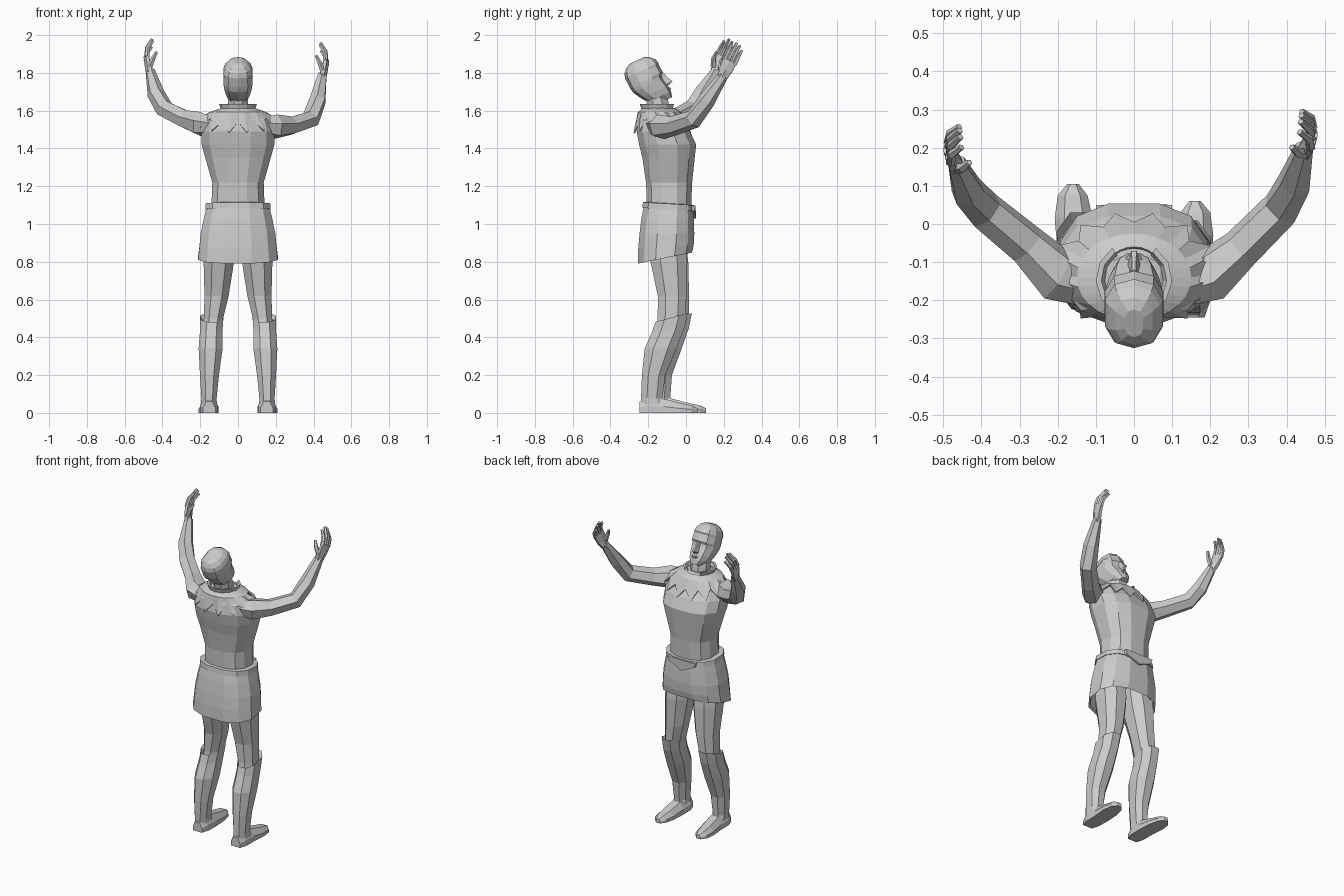
import bpy, bmesh, math
from mathutils import Vector, Matrix

cube = bpy.data.objects.get("Cube")
if cube:
    bpy.data.objects.remove(cube)

GREY = bpy.data.materials.new("plain grey")
GREY.use_nodes = True
GREY.diffuse_color = (0.6, 0.6, 0.6, 1)
GREY.node_tree.nodes["Principled BSDF"].inputs["Base Color"].default_value = (0.6, 0.6, 0.6, 1)


def loft(name, rings, closed=True, caps=True, matrix=None):
    """Skin a list of equal-length point rings into one flat-shaded object."""
    bm = bmesh.new()
    rows = [[bm.verts.new(p) for p in r] for r in rings]
    n = len(rows[0])
    for a, b in zip(rows, rows[1:]):
        for i in range(n if closed else n - 1):
            j = (i + 1) % n
            bm.faces.new((a[i], a[j], b[j], b[i]))
    if caps:
        bm.faces.new(rows[0][::-1])
        bm.faces.new(rows[-1])
    if matrix:
        bm.transform(matrix)
    bmesh.ops.recalc_face_normals(bm, faces=bm.faces)
    mesh = bpy.data.meshes.new(name)
    bm.to_mesh(mesh)
    bm.free()
    mesh.materials.append(GREY)
    obj = bpy.data.objects.new(name, mesh)
    bpy.context.collection.objects.link(obj)
    return obj


def section(z, half, back, front, cx=0, tilt=0, n=12, power=0.8):
    """Rounded horizontal ring; tilt raises the front edge."""
    pts = []
    for i in range(n):
        t = math.tau * (i + 0.5) / n
        c, s = math.cos(t), math.sin(t)
        x = math.copysign(abs(c) ** power, c)
        y = math.copysign(abs(s) ** power, s)
        pts.append(Vector((cx + half * x, (back + front) / 2 + (front - back) / 2 * y,
                           z + tilt * (y + 1) / 2)))
    return pts


def tube(name, path, n=6, side=(0, 0, 1)):
    """Limb through (point, width, thickness) stations."""
    pts = [Vector(p[0]) for p in path]
    rings = []
    for i, (p, w, h) in enumerate(path):
        d = (pts[min(i + 1, len(pts) - 1)] - pts[max(i - 1, 0)]).normalized()
        u = Vector(side)
        u = (u - d * u.dot(d)).normalized()
        v = d.cross(u)
        rings.append([pts[i] + u * w * math.cos(math.tau * (k + 0.5) / n)
                      + v * h * math.sin(math.tau * (k + 0.5) / n) for k in range(n)])
    return loft(name, rings)


# Tunic body, belt and skirt
loft("tunic", [section(*r) for r in (
    (1.08, .145, -.21, .03), (1.22, .14, -.215, .036), (1.35, .178, -.235, .05),
    (1.42, .198, -.252, .058), (1.49, .2, -.265, .025), (1.55, .185, -.255, -.02),
    (1.59, .12, -.24, -.055), (1.62, .07, -.21, -.08))])
loft("belt", [section(1.117, .138, -.21, .033, tilt=-.015),
              section(1.115, .175, -.232, .045, tilt=-.015),
              section(1.085, .178, -.235, .048, tilt=-.015),
              section(1.085, .15, -.21, .035, tilt=-.015)])
loft("belt_point", [[(-.1, y, 1.098), (.1, y, 1.098), (.09, y - .005, 1.068),
                     (0, y + .004, 1.03), (-.09, y - .005, 1.068)] for y in (.03, .05)])
loft("skirt", [section(1.1, .168, -.226, .04), section(1.03, .186, -.24, .045),
               section(.95, .203, -.25, .048), section(.87, .21, -.257, .045, tilt=.02),
               section(.79, .217, -.258, .036, tilt=.06),
               section(.8, .207, -.247, .027, tilt=.06), section(.93, .19, -.235, .034)])

# Petal cape round the shoulders: high over the arms, low on chest and back
PETALS = 14
inner, middle, edge = [], [], []
for k in range(PETALS * 2):
    t = math.tau * k / (PETALS * 2)
    c, s = math.cos(t), math.sin(t)
    tip = k % 2 == 0
    reach = 1.12 if tip else .93
    inner.append((.085 * c, -.145 + .085 * s, 1.615))
    middle.append((.15 * c, -.14 + .115 * s, 1.592))
    edge.append((.2 * c * reach, -.125 + .14 * s * reach,
                 (1.48 if tip else 1.54) + .035 * c * c))
cape = loft("petal_cape", [inner, middle, edge], caps=False)
cape.modifiers.new("thickness", "SOLIDIFY").thickness = .008

# Standing collar, open at the front
rings = []
for r, z in ((.078, 1.57), (.088, 1.6), (.1, 1.635), (.086, 1.635), (.07, 1.6)):
    rings.append([])
    for k in range(11):
        t = math.radians(125 + 290 * k / 10)
        rings[-1].append((r * math.cos(t), -.145 + r * math.sin(t), z))
loft("collar", rings, closed=False, caps=True)

# Head, leaning back
tube("neck", [((0, -.14, 1.56), .064, .066), ((0, -.15, 1.64), .058, .062),
              ((0, -.172, 1.72), .056, .056)], n=8, side=(1, 0, 0))
LEAN = Matrix.Translation((0, -.17, 1.66)) @ Matrix.Rotation(math.radians(25), 4, "X")
loft("head", [section(*r, n=10) for r in (
    (-.03, .03, .035, .092), (0, .056, -.035, .1), (.035, .068, -.06, .098),
    (.08, .077, -.085, .09), (.098, .079, -.088, .092), (.112, .08, -.09, .104),
    (.165, .076, -.09, .1), (.205, .056, -.07, .08), (.222, .028, -.04, .045))],
     matrix=LEAN)
loft("hair_cap", [section(*r, n=10) for r in (
    (.155, .079, -.092, .1), (.165, .079, -.092, .105), (.19, .07, -.083, .096),
    (.212, .05, -.062, .074), (.225, .025, -.035, .045))], matrix=LEAN)
loft("nose", [[(-w, .085, z), (w, .085, z), (w * .4, y, z), (-w * .4, y, z)]
              for z, w, y in ((.035, .016, .105), (.045, .018, .13), (.075, .012, .115),
                              (.108, .013, .105))], matrix=LEAN)
loft("lips", [[(-w, .08, z), (w, .08, z), (w * .5, y, z), (-w * .5, y, z)]
              for z, w, y in ((.008, .02, .1), (.016, .028, .108), (.024, .02, .1))],
     matrix=LEAN)

# Legs, boots and feet: the right leg stands slightly further forward
for name, s, step in (("left", 1, 0), ("right", -1, .045)):
    def leg_ring(z, x0, x1, back, front, tilt=0):
        shift = step * max(0, 1 - z / .9)
        return section(z, (x1 - x0) / 2, back + shift, front + shift,
                       s * (x0 + x1) / 2, tilt, 8, .9)
    loft(name + "_leg", [leg_ring(*r) for r in (
        (.96, .005, .18, -.2, .0), (.8, .015, .188, -.195, .014),
        (.62, .045, .182, -.155, .008), (.5, .075, .185, -.155, .0),
        (.4, .09, .19, -.17, -.03))])
    loft(name + "_boot", [leg_ring(*r) for r in (
        (.46, .09, .19, -.15, -.01, .05), (.48, .073, .205, -.168, .016, .05),
        (.43, .078, .205, -.185, -.002, .02), (.34, .077, .213, -.225, -.045),
        (.2, .097, .205, -.238, -.105), (.08, .11, .197, -.242, -.12),
        (.02, .108, .2, -.243, -.1))])
    # Foot swept from heel to toe
    loft(name + "_foot", [[(s * a, y + step, .0), (s * b, y + step, .0),
                           (s * b, y + step, h * .45),
                           (s * (b * .75 + a * .25), y + step, h),
                           (s * (a * .75 + b * .25), y + step, h),
                           (s * a, y + step, h * .45)]
                          for y, a, b, h in ((-.245, .12, .185, .06), (-.2, .105, .2, .085),
                                             (-.12, .103, .2, .075), (-.03, .108, .208, .052),
                                             (.03, .122, .2, .04), (.06, .145, .175, .025))])

# Raised arms and hands
ARMS = {
    "left": [(.12, -.16, 1.515), (.2, -.135, 1.515), (.28, -.065, 1.52), (.385, .04, 1.555),
             (.422, .11, 1.655), (.447, .2, 1.79)],
    "right": [(-.12, -.16, 1.515), (-.2, -.135, 1.53), (-.28, -.055, 1.555),
              (-.39, .035, 1.61), (-.435, .085, 1.69), (-.465, .16, 1.81)]}
GIRTH = ((.045, .06), (.066, .072), (.052, .055), (.05, .052), (.046, .046), (.027, .025))
for name, path in ARMS.items():
    s = 1 if name == "left" else -1
    tube(name + "_arm", [(p, w, h) for p, (w, h) in zip(path, GIRTH)], side=(0, .3, 1))
    wrist = Vector(path[-1])
    up = Vector((s * .05, .42, .9)).normalized()
    out = Vector((s, -.1, 0)).normalized()
    out = (out - up * out.dot(up)).normalized()
    across = up.cross(out) * s

    def at(a, u, o):
        return wrist + across * a + up * u + out * o

    tube(name + "_palm", [(at(0, -.02, 0), .028, .022), (at(0, .03, .01), .04, .018),
                          (at(0, .085, .016), .043, .015)], side=across)
    for k, length in enumerate((.08, .1, .095, .075)):
        a = (k - 1.5) * .0205
        tube(f"{name}_finger_{k + 1}", [
            (at(a, .07, .016), .0115, .013), (at(a, .08 + length * .5, .01), .0115, .012),
            (at(a, .08 + length, -.018), .008, .009)], n=5, side=across)
    tube(name + "_thumb", [(at(-.022, .015, .002), .016, .015),
                           (at(-.042, .055, -.016), .013, .012),
                           (at(-.044, .09, -.034), .008, .008)], n=5, side=across)
